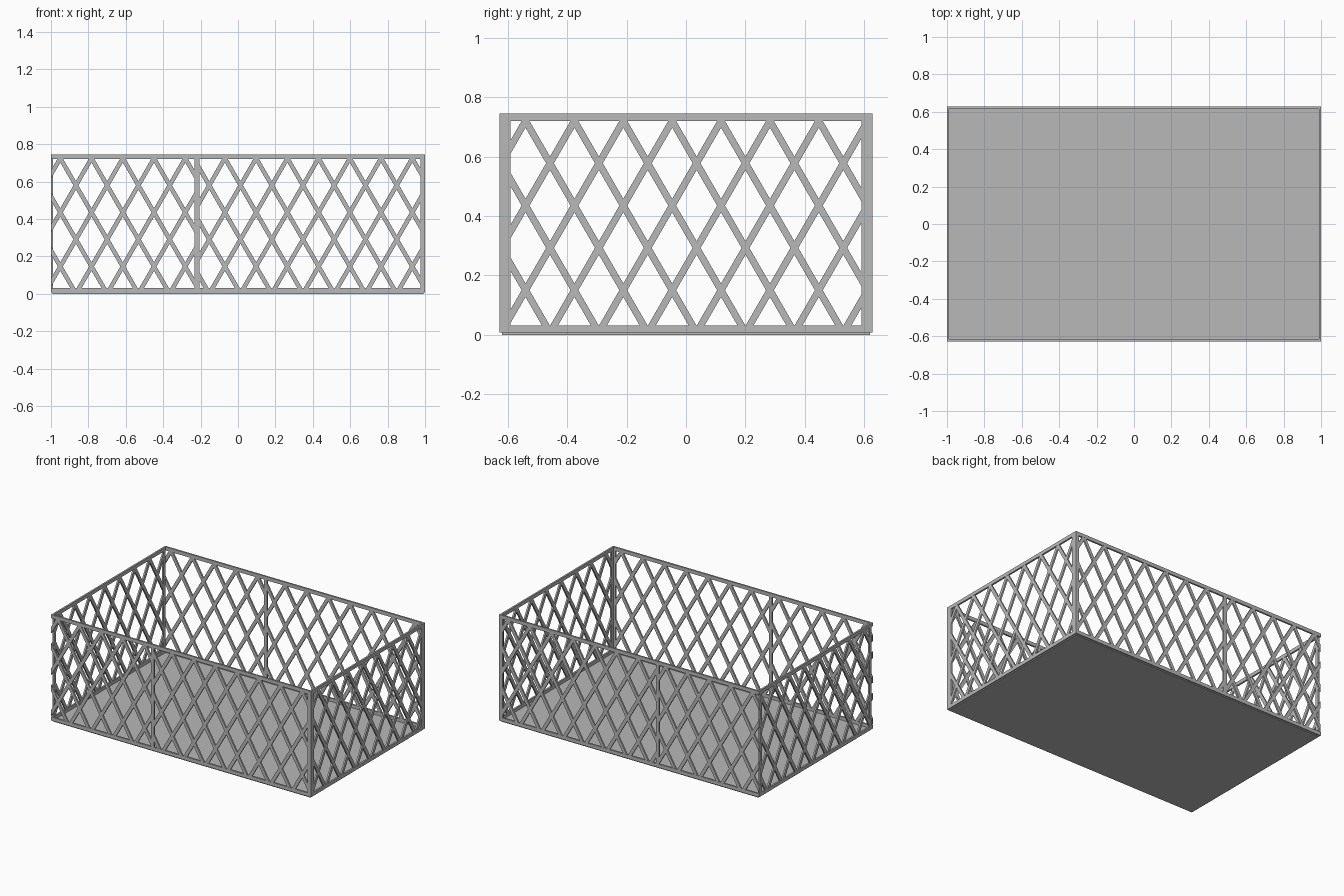
import bpy, bmesh, math
from mathutils import Matrix, Vector

cube = bpy.data.objects.get("Cube")
if cube:
    bpy.data.objects.remove(cube, do_unlink=True)

grey = bpy.data.materials.new("plain grey")
grey.use_nodes = True
COLOUR = (0.48, 0.48, 0.48, 1)
grey.diffuse_color = COLOUR
grey.node_tree.nodes["Principled BSDF"].inputs["Base Color"].default_value = COLOUR

HX, HY = 1.0, 0.627          # half footprint
BOTTOM, TOP = 0.007, 0.745   # panel heights
FRAME, THICK = 0.025, 0.012  # frame width and depth
BAR, BAR_THICK = 0.023, 0.011


def add_object(name, bm, matrix=Matrix()):
    mesh = bpy.data.meshes.new(name)
    bm.to_mesh(mesh)
    bm.free()
    mesh.materials.append(grey)
    obj = bpy.data.objects.new(name, mesh)
    obj.matrix_world = matrix
    bpy.context.collection.objects.link(obj)


def box(bm, lo, hi):
    lo, hi = Vector(lo), Vector(hi)
    size = Matrix.Diagonal((*(hi - lo), 1))
    bmesh.ops.create_cube(bm, size=1, matrix=Matrix.Translation((lo + hi) / 2) @ size)


def frame(u0, u1, posts):
    """Top and bottom rails with upright posts, lying in the local xz plane."""
    bm = bmesh.new()
    d = THICK / 2
    box(bm, (u0, -d, BOTTOM), (u1, d, BOTTOM + FRAME))
    box(bm, (u0, -d, TOP - FRAME), (u1, d, TOP))
    for p in posts:
        box(bm, (p, -d, BOTTOM + FRAME), (p + FRAME, d, TOP - FRAME))
    return bm


def lattice(u0, u1, node, pitch):
    """Crossing diagonal bars trimmed to the panel opening."""
    bm = bmesh.new()
    middle = 0.435
    first = math.floor((u0 - node) / pitch) - 3
    last = math.ceil((u1 - node) / pitch) + 3
    for k in range(first, last + 1):
        for side in (-1, 1):
            turn = Matrix.Rotation(math.radians(30 * side), 4, 'Y')
            place = Matrix.Translation((node + k * pitch, 0, middle))
            bmesh.ops.create_cube(bm, size=1, matrix=place @ turn
                                  @ Matrix.Diagonal((BAR, BAR_THICK, 2, 1)))
    cuts = [((u0, 0, 0), (-1, 0, 0)), ((u1, 0, 0), (1, 0, 0)),
            ((0, 0, BOTTOM + FRAME), (0, 0, -1)), ((0, 0, TOP - FRAME), (0, 0, 1))]
    for co, normal in cuts:
        geom = bm.verts[:] + bm.edges[:] + bm.faces[:]
        bmesh.ops.bisect_plane(bm, geom=geom, plane_co=co, plane_no=normal, clear_outer=True)
        bmesh.ops.holes_fill(bm, edges=[e for e in bm.edges if e.is_boundary], sides=0)
    return bm


# Floor sheet
bm = bmesh.new()
box(bm, (-HX + 0.008, -HY + 0.008, 0), (HX - 0.008, HY - 0.008, 0.009))
add_object("floor", bm)

# Long panels: a short and a long lattice section joined by an upright
MID = -0.232
for name, side in (("front", -1), ("back", 1)):
    place = Matrix.Translation((0, side * (HY - THICK / 2), 0))
    add_object(name + "_frame", frame(-HX, HX, (MID, HX - FRAME)), place)
    add_object(name + "_short_lattice", lattice(-HX, MID, -0.95, 0.167), place)
    add_object(name + "_long_lattice", lattice(MID + FRAME, HX - FRAME, -0.07, 0.167), place)

# End panels, fitted between the long panels
INNER = HY - THICK
for name, side in (("right", -1), ("left", 1)):
    place = (Matrix.Translation((side * (HX - THICK / 2), 0, 0))
             @ Matrix.Rotation(math.radians(90), 4, 'Z'))
    add_object(name + "_frame", frame(-INNER, INNER, (-INNER, INNER - FRAME)), place)
    add_object(name + "_lattice", lattice(-INNER + FRAME, INNER - FRAME, -0.54, 0.1645), place)
